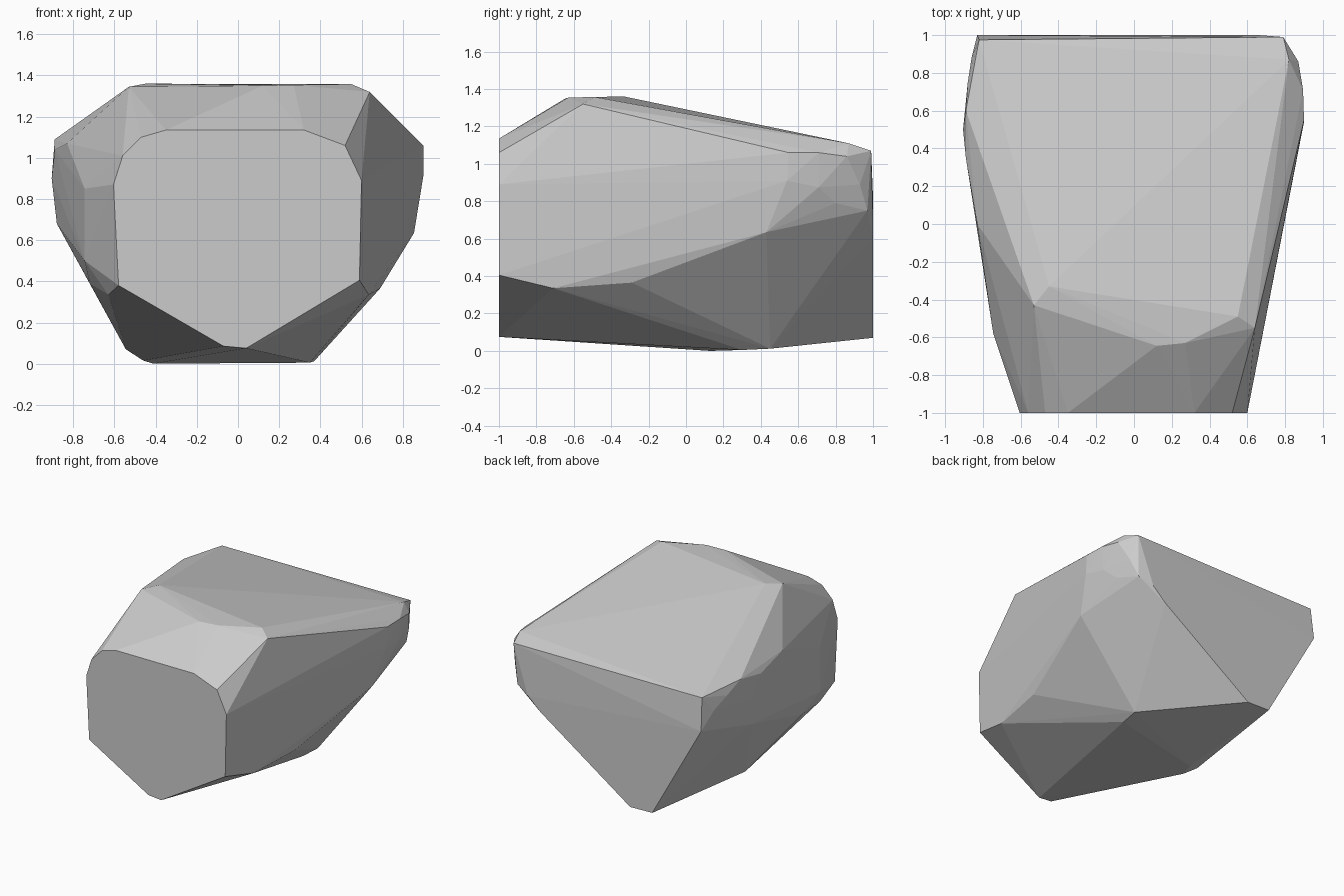
import bpy
import bmesh
import math

# Remove the default cube if it is there
default_cube = bpy.data.objects.get("Cube")
if default_cube:
    bpy.data.objects.remove(default_cube, do_unlink=True)


def flat_material(name, level):
    """Make a plain grey material."""
    material = bpy.data.materials.new(name)
    material.use_nodes = True
    colour = (level, level, level, 1)
    material.diffuse_color = colour
    shader = material.node_tree.nodes["Principled BSDF"]
    shader.inputs["Base Color"].default_value = colour
    shader.inputs["Roughness"].default_value = 0.9
    return material


def faceted_stone(name, corners, material):
    """Wrap a convex, flat-shaded stone around its corner points."""
    mesh = bpy.data.meshes.new(name)
    bm = bmesh.new()
    for corner in corners:
        bm.verts.new(corner)
    hull = bmesh.ops.convex_hull(bm, input=bm.verts[:])
    inside = {item for item in hull["geom_interior"] + hull["geom_unused"]
              if isinstance(item, bmesh.types.BMVert)}
    bmesh.ops.delete(bm, geom=list(inside), context="VERTS")
    # Merge the coplanar triangles into clean facets
    bmesh.ops.dissolve_limit(bm, angle_limit=math.radians(1),
                             verts=bm.verts[:], edges=bm.edges[:])
    bmesh.ops.recalc_face_normals(bm, faces=bm.faces[:])
    bm.to_mesh(mesh)
    bm.free()
    mesh.materials.append(material)
    stone = bpy.data.objects.new(name, mesh)
    bpy.context.collection.objects.link(stone)
    return stone


# Flat cut at the front: (x, z) outline
front_cut = [
    (-.58, .38), (-.605, .87), (-.56, 1.01), (-.47, 1.1), (-.35, 1.135),
    (.32, 1.135), (.52, 1.06), (.6, .89), (.59, .405), (.04, .075),
    (-.07, .085),
]

# Flat cut at the back: (x, z) outline
back_cut = [
    (-.83, .82), (-.41, .075), (-.22, .07), (.55, .6), (.66, .7),
]

# Upper ridge and back rim
crown = [
    (-.53, -.43, 1.345), (-.45, -.33, 1.36), (.12, -.645, 1.35),
    (.27, -.63, 1.354), (.55, -.49, 1.358), (.64, -.55, 1.32),
    (.82, .87, 1.11), (.79, .99, 1.07), (-.82, .975, 1.07),
]

# Bulge on the +x flank
left_flank = [
    (.9, .55, 1.06), (.895, .71, 1.06), (.9, .54, .91), (.88, .71, .875),
    (.855, .43, .635), (.83, .8, .79), (.87, .86, 1.04), (.82, .93, .89),
    (.77, .97, .75), (.69, -.29, .365), (.66, -.52, .365), (.635, -.71, .335),
]

# Bulge on the -x flank
right_flank = [
    (-.745, -.58, .85), (-.745, -.58, .5), (-.83, 0, 1.07), (-.89, .35, 1.04),
    (-.89, .6, 1.09), (-.905, .5, .9), (-.88, .75, 1.02), (-.86, .88, .95),
    (-.88, .45, .68), (-.72, -.4, .39), (-.63, -.75, .335),
]

# Underside
base = [
    (-.545, .05, .07), (-.46, 0, .015), (-.41, .13, 0), (.37, .45, .012),
    (.35, .3, .005),
]

corners = [(x, -1, z) for x, z in front_cut]
corners += [(x, 1, z) for x, z in back_cut]
corners += crown + left_flank + right_flank + base

faceted_stone("boulder", corners, flat_material("stone_grey", 0.6))
